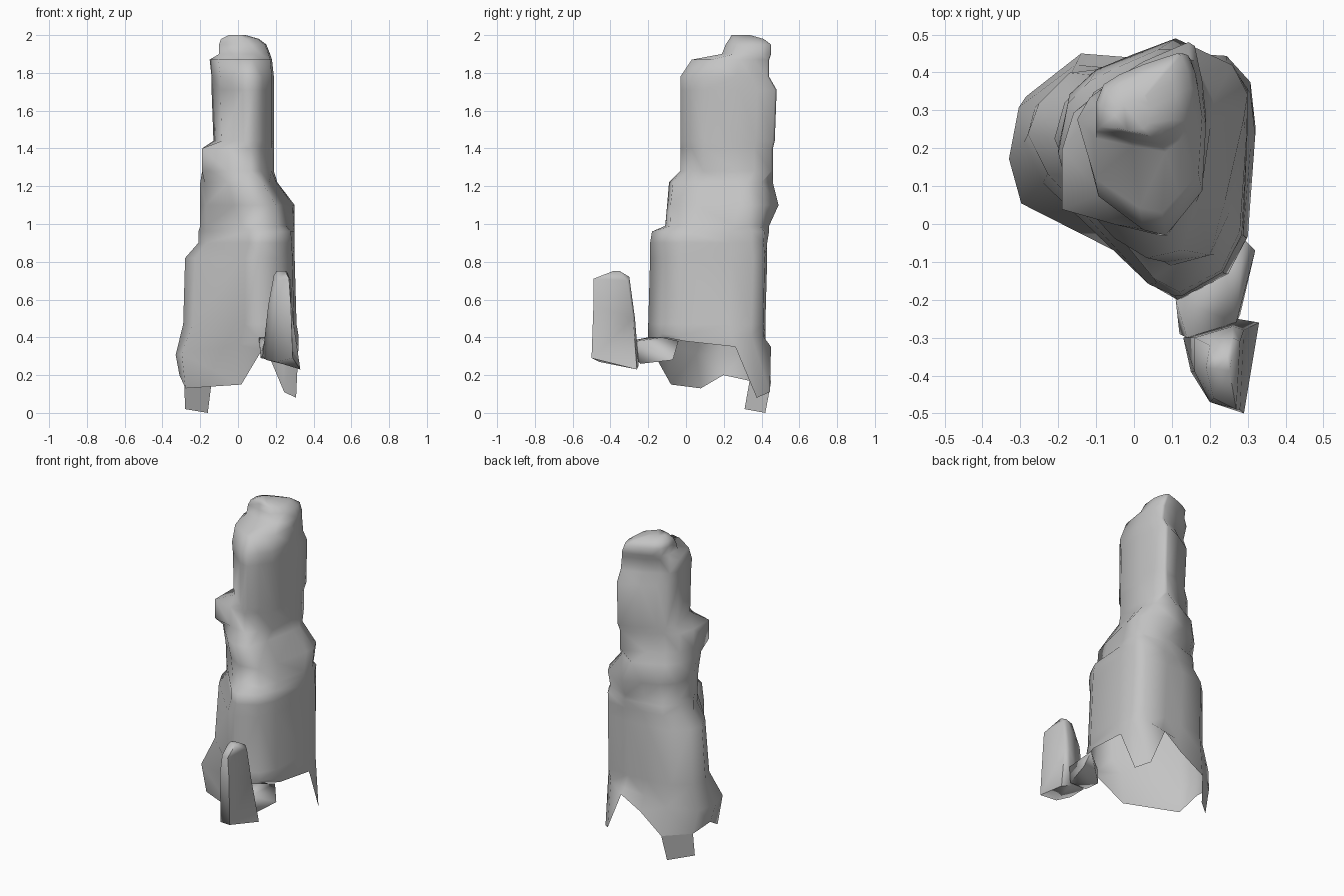
import bpy
import bmesh
import math

cube = bpy.data.objects.get("Cube")
if cube:
    bpy.data.objects.remove(cube, do_unlink=True)

# Single stone colour
stone = bpy.data.materials.new("stone_grey")
stone.use_nodes = True
stone.diffuse_color = (0.55, 0.55, 0.55, 1)
stone.node_tree.nodes["Principled BSDF"].inputs["Base Color"].default_value = stone.diffuse_color


def finish(bm, name, smooth_angle=80):
    mesh = bpy.data.meshes.new(name)
    bm.to_mesh(mesh)
    bm.free()
    mesh.materials.append(stone)
    obj = bpy.data.objects.new(name, mesh)
    bpy.context.collection.objects.link(obj)
    bpy.ops.object.select_all(action="DESELECT")
    obj.select_set(True)
    bpy.context.view_layer.objects.active = obj
    bpy.ops.object.shade_smooth_by_angle(angle=math.radians(smooth_angle))
    return obj


def loft(rings, name, cap_bottom=False):
    """Skin a stack of rings listed from bottom to top and close the top."""
    bm = bmesh.new()
    loops = [[bm.verts.new(point) for point in ring] for ring in rings]
    count = len(loops[0])
    for lower, upper in zip(loops, loops[1:]):
        for i in range(count):
            j = (i + 1) % count
            bm.faces.new((lower[i], lower[j], upper[j], upper[i]))
    bm.faces.new(loops[-1])
    if cap_bottom:
        bm.faces.new(reversed(loops[0]))
    bmesh.ops.triangulate(bm, faces=bm.faces[:])
    return finish(bm, name)


# Outlines in a unit box, anticlockwise from the front corner
FLARE = [(.69, 0), (.89, .11), (.97, .27), (1, .7), (.98, .88), (.88, .99), (.72, 1),
         (.52, .98), (.27, 1), (.04, .82), (0, .6), (.05, .41), (.52, .16)]
TRUNK = [(.67, 0), (.88, .11), (.98, .26), (1, .69), (1, .88), (.93, .98), (.67, 1),
         (.45, .98), (.19, .95), (.05, .82), (0, .69), (.09, .52), (.55, .05)]
SHOULDER = [(.56, 0), (.8, .03), (.88, .27), (.98, .64), (1, .75), (.92, .88), (.62, 1),
            (.4, .93), (.2, .86), (.06, .75), (0, .51), (.06, .37), (.36, .1)]
LEDGE = [(.68, 0), (.82, .12), (.97, .25), (1, .62), (.97, .8), (.9, .98), (.85, 1),
         (.5, .88), (.25, .77), (.08, .66), (0, .46), (0, .14), (.36, .06)]
TOWER = [(.68, 0), (.82, .12), (.97, .25), (1, .62), (.97, .8), (.91, .98), (.86, 1),
         (.5, .9), (.25, .8), (.1, .74), (0, .6), (.14, .22), (.5, .03)]
STAGES = [FLARE, TRUNK, SHOULDER, LEDGE, TOWER]


def place(box, stage):
    """Fit an outline, blended between stages, into left, right, front, back."""
    left, right, front, back = box
    index = min(int(stage), len(STAGES) - 2)
    blend = stage - index
    points = []
    for (a, b), (c, d) in zip(STAGES[index], STAGES[index + 1]):
        u = a + (c - a) * blend
        v = b + (d - b) * blend
        points.append((left + (right - left) * u, front + (back - front) * v))
    return points


# Ragged, open lower edge
hem_heights = [.33, .4, .38, .35, .08, .11, .35, .27, .16, .17, .2, .13, .15]
hem = [(x, y, z) for (x, y), z in zip(place((-.31, .32, -.18, .45), 0), hem_heights)]

# Flared skirt that rises towards the right-hand end
skirt = [(x, y, max(.36 + .16 * x, h[2] + .02))
         for (x, y), h in zip(place((-.33, .32, -.2, .42), 0), hem)]

# Stepped column: height, outline stage, then left, right, front, back
steps = [
    (.47, .8, -.29, .31, -.2, .42), (.82, 1, -.28, .3, -.19, .43),
    (.9, 1.1, -.21, .3, -.19, .43), (.96, 1.2, -.21, .3, -.18, .44),
    (.99, 1.7, -.2, .3, -.11, .44), (1.1, 2, -.2, .3, -.1, .49),
    (1.22, 2.1, -.2, .21, -.09, .46), (1.28, 3, -.19, .19, -.03, .46),
    (1.4, 3, -.19, .19, -.03, .46), (1.44, 4, -.13, .19, -.03, .47),
    (1.71, 4, -.14, .19, -.03, .48), (1.78, 4, -.14, .19, -.03, .44),
    (1.87, 4, -.15, .18, .03, .44), (1.9, 3, -.1, .17, .19, .45),
    (1.95, 3, -.1, .15, .21, .45), (1.98, 3, -.09, .11, .23, .41),
    (2, 3, -.05, .04, .24, .34),
]
column = [[(x, y, z) for x, y in place(box, stage)] for z, stage, *box in steps]
loft([hem, skirt] + column, "rock_column")

# Thin foot hanging under the back edge
bm = bmesh.new()
foot = [hem[8], hem[9], (-.28, .31, .02), (-.16, .42, 0)]
bm.faces.new([bm.verts.new(p) for p in foot])
finish(bm, "back_foot")

# Small standing boulder in front, tapered to a blunt top
base = [(.2, -.46, .27), (.29, -.5, .29), (.33, -.26, .23),
        (.27, -.25, .25), (.13, -.3, .3), (.15, -.39, .28)]
waist = [(.2, -.47, .57), (.28, -.49, .57), (.29, -.28, .5),
         (.26, -.27, .5), (.16, -.3, .57), (.16, -.39, .57)]
crown = [(.21, -.46, .7), (.27, -.49, .71), (.28, -.31, .7),
         (.26, -.3, .72), (.2, -.32, .72), (.19, -.38, .73)]
peak = [(x * .6 + .09, y * .2 - .29, .75) for x, y, z in crown]
loft([base, waist, crown, peak], "front_boulder", cap_bottom=True)

# Low saddle joining the boulder to the column
bm = bmesh.new()
ends = [(.11, -.2, .4), (.24, -.13, .4), (.29, -.04, .38), (.32, -.07, .28),
        (.12, -.18, .29), (.12, -.29, .3), (.14, -.3, .38), (.27, -.26, .38),
        (.28, -.24, .26)]
verts = [bm.verts.new(p) for p in ends]
bmesh.ops.convex_hull(bm, input=verts)
finish(bm, "rock_saddle")
